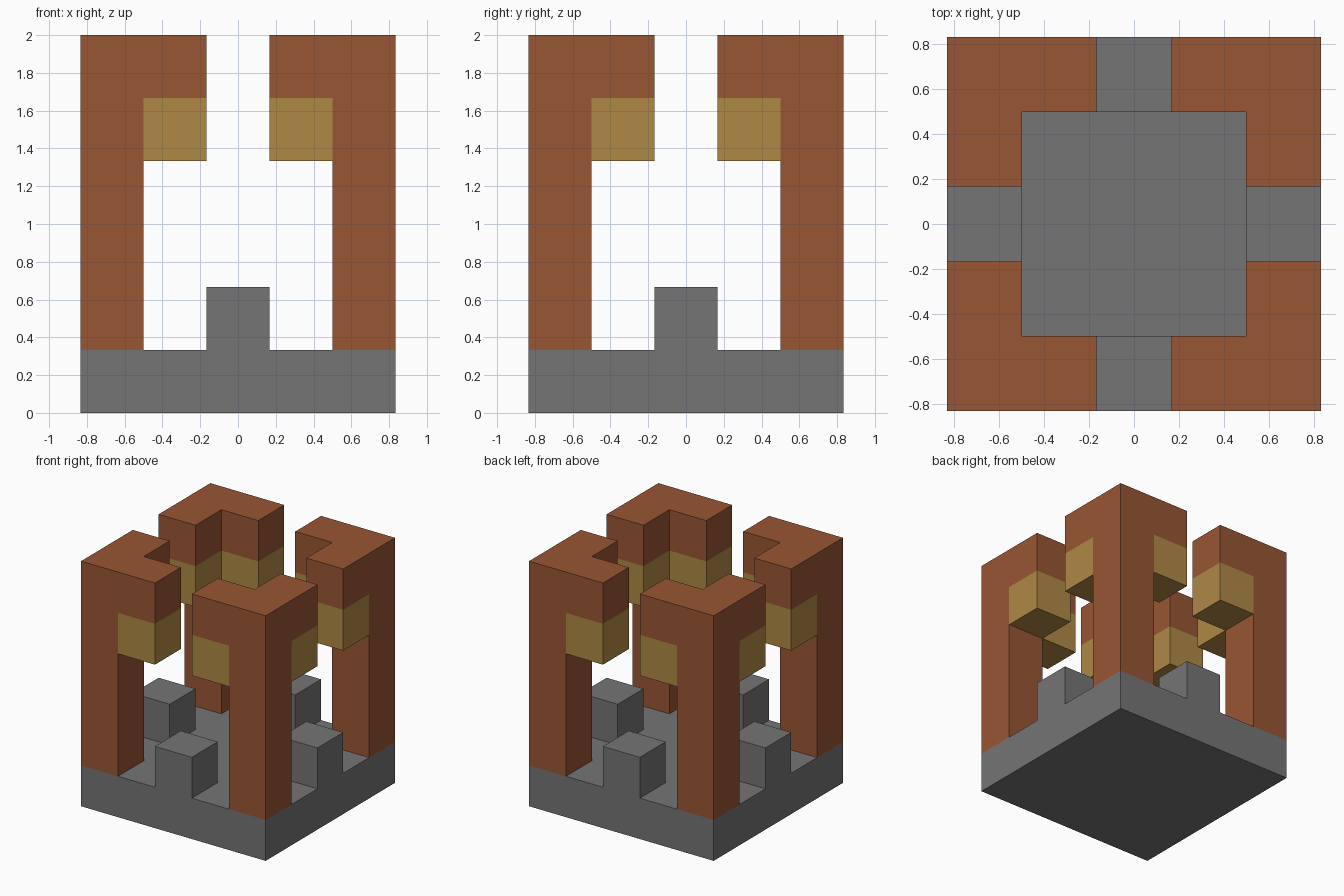
import bpy
import bmesh
import math
from mathutils import Vector

cube = bpy.data.objects.get("Cube")
if cube:
    bpy.data.objects.remove(cube, do_unlink=True)

U = 1 / 3  # edge length of one block


def make_material(name, rgb):
    mat = bpy.data.materials.new(name)
    mat.use_nodes = True
    color = (*rgb, 1)
    mat.diffuse_color = color
    bsdf = next(n for n in mat.node_tree.nodes if n.type == 'BSDF_PRINCIPLED')
    bsdf.inputs["Base Color"].default_value = color
    return mat


GREY = make_material("stone grey", (0.178, 0.178, 0.178))
RUST = make_material("rust brown", (0.314, 0.093, 0.035))
GOLD = make_material("ochre gold", (0.429, 0.249, 0.060))


def block_object(name, cells, materials):
    """Outer skin of a set of unit blocks; cells maps (x, y, z) to a material slot."""
    bm = bmesh.new()
    for cell, slot in cells.items():
        for axis in range(3):
            for side in (-1, 1):
                neighbour = list(cell)
                neighbour[axis] += side
                if tuple(neighbour) in cells:
                    continue
                # Quad on the exposed side of the block
                normal, a, b = Vector(), Vector(), Vector()
                normal[axis] = side / 2
                a[(axis + 1) % 3] = 0.5
                b[(axis + 2) % 3] = 0.5 * side
                centre = Vector(cell) + Vector((0, 0, 0.5)) + normal
                corners = (-a - b, a - b, a + b, b - a)
                face = bm.faces.new([bm.verts.new((centre + c) * U) for c in corners])
                face.material_index = slot
    bmesh.ops.remove_doubles(bm, verts=bm.verts[:], dist=0.001)
    # Merge flat areas of one colour
    bmesh.ops.dissolve_limit(bm, angle_limit=math.radians(1), verts=bm.verts[:],
                             edges=bm.edges[:], delimit={'MATERIAL'})
    mesh = bpy.data.meshes.new(name)
    bm.to_mesh(mesh)
    bm.free()
    for mat in materials:
        mesh.materials.append(mat)
    obj = bpy.data.objects.new(name, mesh)
    bpy.context.collection.objects.link(obj)


# Square base with a raised block in the middle of each edge
base = {(x, y, 0): 0 for x in range(-2, 3) for y in range(-2, 3)}
for s in (-2, 2):
    base[(s, 0, 1)] = 0
    base[(0, s, 1)] = 0
block_object("base", base, [GREY])

# Four corner pillars, each with two overhanging arms that have gold undersides
for sx, x_name in ((-1, "right"), (1, "left")):
    for sy, y_name in ((-1, "front"), (1, "back")):
        pillar = {(2 * sx, 2 * sy, z): 0 for z in range(1, 6)}
        for x, y in ((sx, 2 * sy), (2 * sx, sy)):
            pillar[(x, y, 4)] = 1
            pillar[(x, y, 5)] = 0
        block_object(f"{y_name}_{x_name}_pillar", pillar, [RUST, GOLD])
